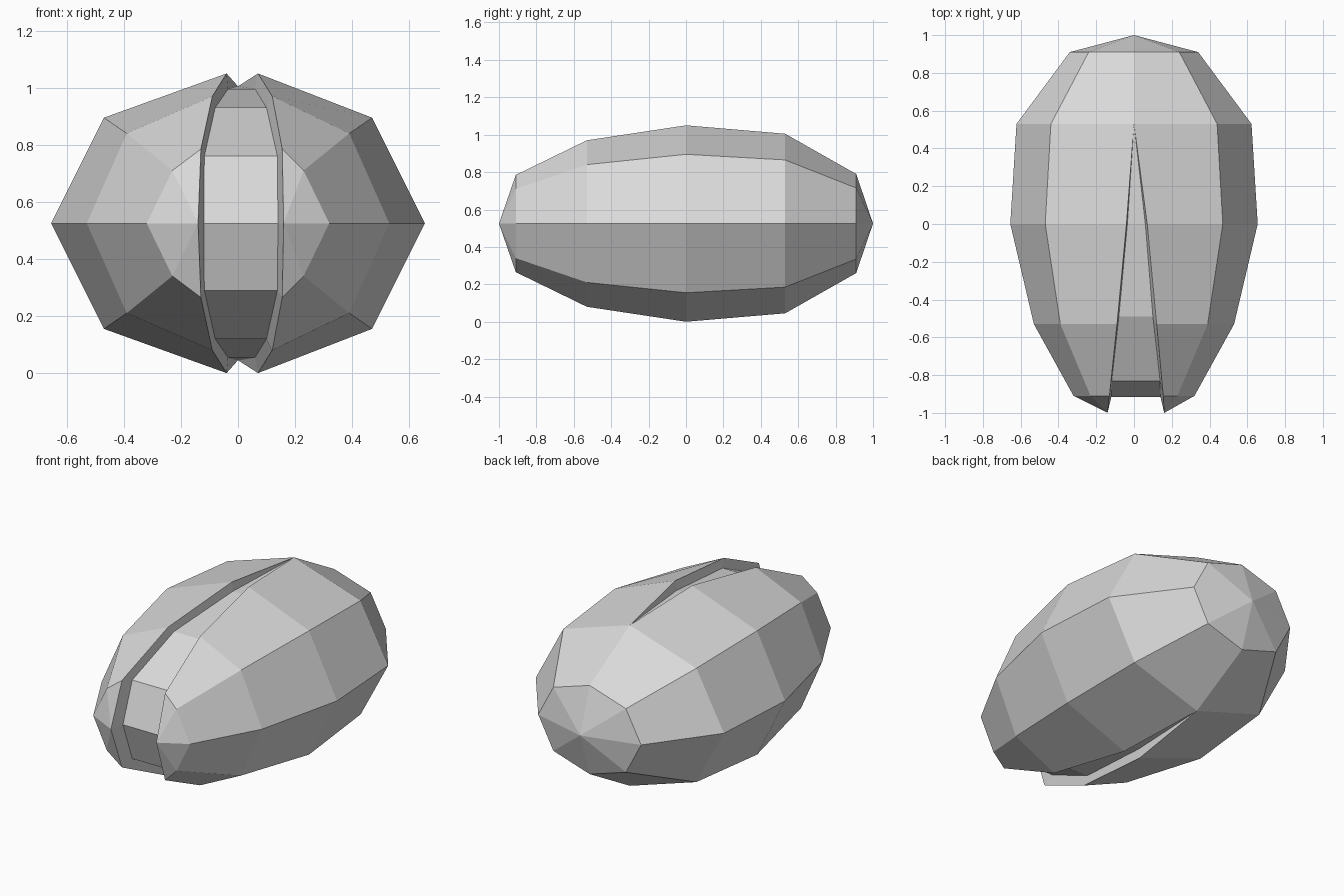
import bpy
import bmesh

cube = bpy.data.objects.get("Cube")
if cube:
    bpy.data.objects.remove(cube, do_unlink=True)

MID = 0.525  # height of the long axis

# Shell rings: y, right seam x, left seam x, shoulder x, side x, seam height, shoulder height
RINGS = [
    (-0.91, -0.13, 0.155, 0.23, 0.32, 0.26, 0.185),
    (-0.53, -0.09, 0.12, 0.39, 0.53, 0.445, 0.315),
    (0.0, -0.04, 0.07, 0.47, 0.655, 0.525, 0.37),
    (0.53, 0.0, 0.0, 0.44, 0.622, 0.48, 0.34),
    (0.91, 0.0, 0.0, 0.24, 0.34, 0.265, 0.19),
]
# Kernel strip seen in the slit: y, right x, left x, height from the axis
KERNEL = [
    (-0.915, -0.12, 0.14, 0.0),
    (-0.83, -0.118, 0.138, 0.235),
    (-0.49, -0.08, 0.10, 0.405),
    (0.0, -0.035, 0.06, 0.47),
    (0.53, 0.0, 0.0, 0.48),
]

bm = bmesh.new()


def add_face(points):
    """Add a face, dropping repeated corners."""
    points = list(dict.fromkeys(points))
    if len(points) > 2:
        bm.faces.new([bm.verts.new(p) for p in points])


def bridge(a, b):
    """Join two rows of points with faces."""
    for i in range(len(a) - 1):
        add_face([a[i], a[i + 1], b[i + 1], b[i]])


def shell_rows(side):
    """Rows of one shell half, from front tip to back tip."""
    front_x = 0.16 if side > 0 else -0.14
    rows = [[(front_x, -1.0, MID)] * 5]
    for y, right, left, xm, xe, hs, hm in RINGS:
        seam = left if side > 0 else right
        rows.append([(seam, y, MID + hs), (side * xm, y, MID + hm),
                     (side * xe, y, MID), (side * xm, y, MID - hm),
                     (seam, y, MID - hs)])
    rows.append([(0.0, 1.0, MID)] * 5)
    return rows


def kernel_edge(side):
    """Kernel edge from the top hinge, round the front, to the bottom hinge."""
    pts = [(k[2] if side > 0 else k[1], k[0], k[3]) for k in KERNEL]
    top = [(x, y, MID + h) for x, y, h in reversed(pts)]
    return top + [(x, y, MID - h) for x, y, h in pts[1:]]


for side in (-1, 1):
    rows = shell_rows(side)
    for a, b in zip(rows, rows[1:]):
        bridge(a, b)
    # Slit wall between the shell rim and the kernel
    hinge = rows[:5]
    rim = [r[0] for r in reversed(hinge)] + [r[4] for r in hinge[1:]]
    bridge(rim, kernel_edge(side))

# Kernel strip across the slit
bridge(kernel_edge(-1), kernel_edge(1))

bmesh.ops.remove_doubles(bm, verts=bm.verts[:], dist=0.0005)
bmesh.ops.recalc_face_normals(bm, faces=bm.faces[:])

mesh = bpy.data.meshes.new("split_shell")
bm.to_mesh(mesh)
bm.free()
shell = bpy.data.objects.new("split_shell", mesh)
bpy.context.collection.objects.link(shell)

# Single pale grey colour
mat = bpy.data.materials.new("pale_grey")
mat.use_nodes = True
colour = (0.7, 0.7, 0.7, 1.0)
mat.diffuse_color = colour
for node in mat.node_tree.nodes:
    if node.type == 'BSDF_PRINCIPLED':
        node.inputs["Base Color"].default_value = colour
mesh.materials.append(mat)
